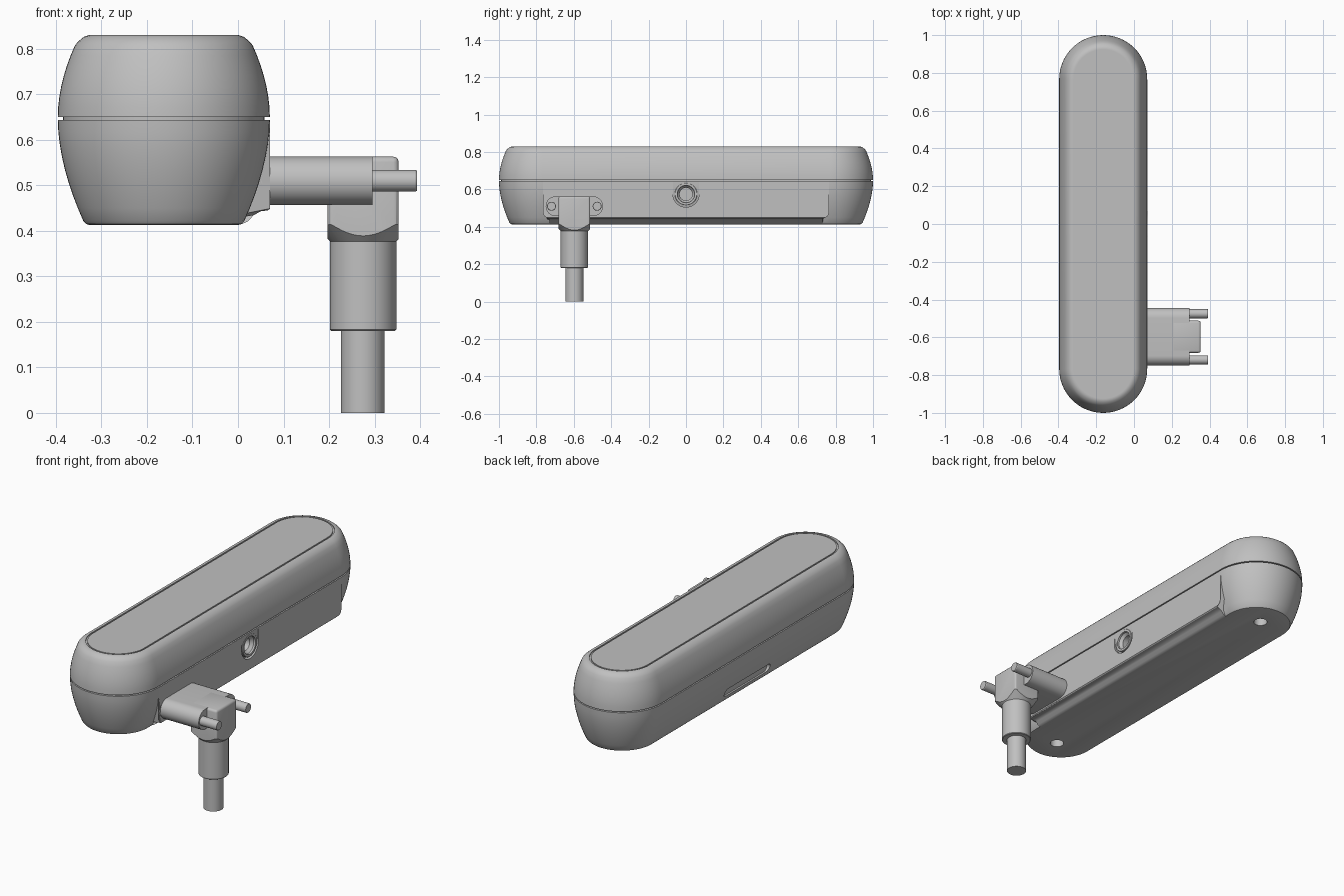
import bpy, bmesh
from math import sin, cos, pi
from mathutils import Vector

if "Cube" in bpy.data.objects:
    bpy.data.objects.remove(bpy.data.objects["Cube"])

grey = bpy.data.materials.new("plain grey")
grey.use_nodes = True
COLOUR = (0.527, 0.527, 0.527, 1)
grey.diffuse_color = COLOUR
grey.node_tree.nodes["Principled BSDF"].inputs["Base Color"].default_value = COLOUR

CX = -0.163     # body centre line
HALF = 0.767    # half length of the straight body sides
PLUG_Y = -0.597


def add_object(name, bm):
    bmesh.ops.recalc_face_normals(bm, faces=bm.faces)
    mesh = bpy.data.meshes.new(name)
    bm.to_mesh(mesh)
    bm.free()
    mesh.materials.append(grey)
    obj = bpy.data.objects.new(name, mesh)
    bpy.context.collection.objects.link(obj)
    return obj


def skin(name, rings):
    """Join closed rings of points into a capped solid."""
    bm = bmesh.new()
    loops = [[bm.verts.new(p) for p in ring] for ring in rings]
    for a, b in zip(loops, loops[1:]):
        for i in range(len(a)):
            j = (i + 1) % len(a)
            bm.faces.new((a[i], a[j], b[j], b[i]))
    bm.faces.new(loops[0])
    bm.faces.new(loops[-1])
    return add_object(name, bm)


def loft(name, profile, centre, half=0.0, axis="Z", n=24):
    """Stack stadium sections (radius, position) along X or Z; half=0 gives circles."""
    rings = []
    for r, t in profile:
        ring = []
        for side in (1, -1):
            count = n + 1 if half else n
            for i in range(count):
                a = pi * i / n
                u, v = side * (half + r * sin(a)), side * r * cos(a)
                c = Vector(centre)
                ring.append(c + (Vector((v, u, t)) if axis == "Z" else Vector((t, u, v))))
        rings.append(ring)
    return skin(name, rings)


def combine(obj, other, operation):
    """Apply a boolean and remove the helper solid."""
    other.hide_render = True
    mod = obj.modifiers.new("combine", "BOOLEAN")
    mod.operation, mod.object, mod.solver = operation, other, "EXACT"
    bpy.context.view_layer.objects.active = obj
    bpy.ops.object.modifier_apply(modifier=mod.name)
    bpy.data.objects.remove(other)


# Body: bulging pill with a seam groove and an outlined top plate
profile = [(0.164, 0.413), (0.171, 0.415)]
for i in range(9):
    t = 1 - i / 8
    profile.append((0.233 - 0.056 * t ** 1.8, 0.644 - 0.222 * t))
profile += [(0.221, 0.644), (0.221, 0.650)]
for i in range(8):
    t = i / 7
    profile.append((0.233 - 0.038 * t ** 1.9, 0.650 + 0.158 * t))
profile += [(0.187, 0.817), (0.176, 0.826), (0.164, 0.83), (0.157, 0.83),
            (0.157, 0.824), (0.149, 0.824), (0.149, 0.83)]
body = loft("body", profile, (CX, 0, 0), HALF, n=32)

# Flat connector panel on the right flank, flared out of the lower shell
section = [(-0.10, 0.643, 0.765), (0.0705, 0.643, 0.765), (0.0705, 0.475, 0.765),
           (0.0705, 0.458, 0.758), (0.0705, 0.449, 0.745), (0.066, 0.445, 0.735),
           (0.050, 0.443, 0.732), (0.034, 0.434, 0.73), (0.022, 0.421, 0.73),
           (0.008, 0.4145, 0.73), (-0.10, 0.4145, 0.73)]
panel = skin("panel", [[(x, s * y, z) for x, z, y in section] for s in (-1, 1)])

# Notch in the panel around the socket, open towards the seam
notch = skin("notch", [
    [(x, 0.07 * cos(a), 0.575 + 0.07 * sin(a)) for a in [pi + pi * i / 24 for i in range(25)]]
    + [(x, 0.07, 0.7), (x, -0.07, 0.7)] for x in (-0.2, 0.2)])
combine(panel, notch, "DIFFERENCE")
combine(body, panel, "UNION")

# Socket boss and its countersunk hole
combine(body, loft("boss", [(0.06, -0.02), (0.06, 0.068), (0.058, 0.07)],
                   (0, 0, 0.575), axis="X"), "UNION")
combine(body, loft("socket_hole", [(0.034, -0.03), (0.034, 0.045), (0.046, 0.06), (0.048, 0.1)],
                   (0, 0, 0.575), axis="X"), "DIFFERENCE")

# Slot on the left flank and two mounting holes underneath
combine(body, loft("slot", [(0.023, -0.5), (0.023, -0.340)],
                   (0, 0, 0.467), 0.167, "X"), "DIFFERENCE")
for s in (-1, 1):
    combine(body, loft("mount_hole", [(0.034, 0.35), (0.034, 0.455)],
                       (CX, s * 0.8, 0)), "DIFFERENCE")

# Plug shell and thumb screws
loft("plug_shell", [(0.053, 0.05), (0.053, 0.295)], (0, PLUG_Y, 0.51), 0.1, "X")
for label, s in (("front", -1), ("back", 1)):
    loft(label + "_screw", [(0.024, 0.25), (0.024, 0.390), (0.022, 0.393)],
         (0, PLUG_Y + s * 0.122, 0.51), axis="X")

# Elbow block with rounded edges and a conical lower chamfer
bm = bmesh.new()
bmesh.ops.create_cube(bm, size=1)
for v in bm.verts:
    v.co = Vector((0.275 + 0.156 * v.co.x, PLUG_Y + 0.17 * v.co.y, 0.4565 + 0.213 * v.co.z))
bmesh.ops.bevel(bm, geom=bm.edges[:], offset=0.012, segments=3, profile=0.5, affect="EDGES")
elbow = add_object("elbow_block", bm)
combine(elbow, loft("chamfer_cone", [(0.072, 0.376), (0.272, 0.576)],
                    (0.275, PLUG_Y, 0), n=32), "INTERSECT")

# Strain relief and cable
loft("strain_relief", [(0.070, 0.18), (0.073, 0.183), (0.073, 0.39)], (0.275, PLUG_Y, 0))
loft("cable", [(0.048, 0.0), (0.048, 0.2)], (0.274, PLUG_Y, 0))

# Smooth shading with sharp edges kept
bpy.ops.object.select_all(action="DESELECT")
for obj in bpy.context.collection.objects:
    if obj.type == "MESH":
        obj.select_set(True)
        bpy.context.view_layer.objects.active = obj
bpy.ops.object.shade_smooth_by_angle(angle=pi / 6)
